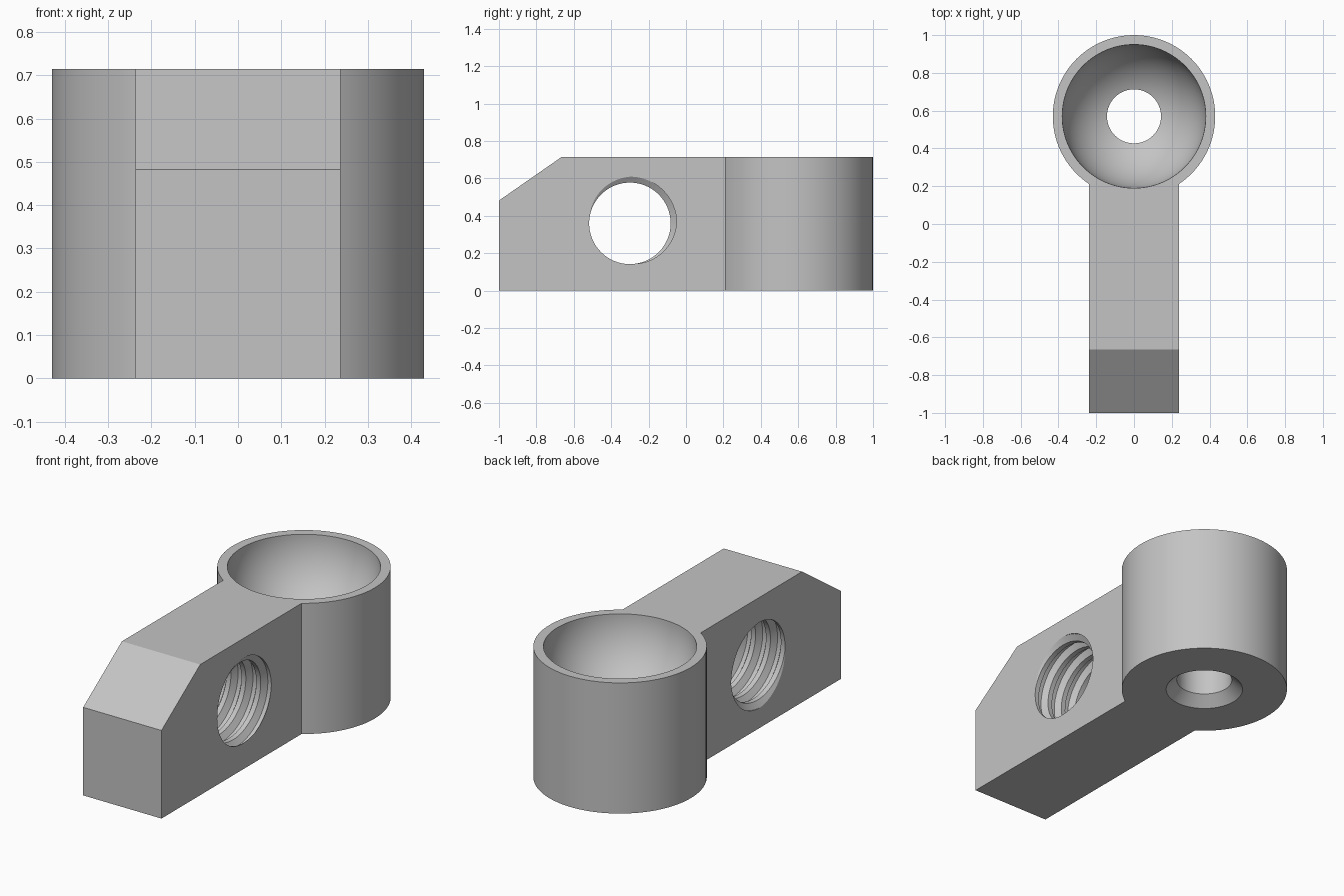
import bpy, bmesh, math
from mathutils import Matrix

if "Cube" in bpy.data.objects:
    bpy.data.objects.remove(bpy.data.objects["Cube"])

HEIGHT = 0.715
HALF_WIDTH = 0.237
SOCKET_Y, SOCKET_R, BOWL_R = 0.57, 0.43, 0.38
HOLE_Y, HOLE_Z = -0.30, 0.36
MINOR_R, MAJOR_R, PITCH = 0.218, 0.25, 0.09

grey = bpy.data.materials.new("plain grey")
grey.use_nodes = True
colour = (0.55, 0.55, 0.55, 1)
grey.diffuse_color = colour
grey.node_tree.nodes["Principled BSDF"].inputs["Base Color"].default_value = colour


def make_object(name, bm):
    bmesh.ops.recalc_face_normals(bm, faces=bm.faces)
    mesh = bpy.data.meshes.new(name)
    bm.to_mesh(mesh)
    bm.free()
    mesh.materials.append(grey)
    obj = bpy.data.objects.new(name, mesh)
    bpy.context.collection.objects.link(obj)
    return obj


def prism(name, outline):
    """Extrude a (y, z) outline across the full arm width."""
    bm = bmesh.new()
    face = bm.faces.new([bm.verts.new((-HALF_WIDTH, y, z)) for y, z in outline])
    new = bmesh.ops.extrude_face_region(bm, geom=[face])["geom"]
    verts = [v for v in new if isinstance(v, bmesh.types.BMVert)]
    bmesh.ops.translate(bm, verts=verts, vec=(2 * HALF_WIDTH, 0, 0))
    return make_object(name, bm)


def lathe(name, profile, steps=96):
    """Turn an (r, z) profile about the socket axis; ends are capped flat."""
    bm = bmesh.new()
    rings = []
    for r, z in profile:
        ring = bmesh.ops.create_circle(bm, segments=steps, radius=r,
                                       matrix=Matrix.Translation((0, SOCKET_Y, z)))
        rings.append(ring["verts"])
    for a, b in zip(rings, rings[1:]):
        for i in range(steps):
            j = (i + 1) % steps
            bm.faces.new((a[i], a[j], b[j], b[i]))
    bm.faces.new(rings[0])
    bm.faces.new(rings[-1])
    return make_object(name, bm)


def thread(name, steps=64, turns=8):
    """Solid right-hand screw along x, made of one continuous helical strip."""
    profile = [(0, MINOR_R), (0.3, MINOR_R), (0.53, MAJOR_R), (0.77, MAJOR_R)]
    n = len(profile)
    start = HALF_WIDTH - (6 + 0.775) * PITCH
    bm = bmesh.new()
    rows = []
    for k in range(n * turns + 1):
        phase, r = profile[k % n]
        row = []
        for j in range(steps):
            t = j / steps
            a = math.tau * t
            x = start + PITCH * (k // n + phase + t)
            row.append(bm.verts.new((x, HOLE_Y + r * math.cos(a), HOLE_Z + r * math.sin(a))))
        rows.append(row)
    for k in range(n * turns):
        for j in range(steps):
            if j < steps - 1:
                nxt, up = rows[k][j + 1], rows[k + 1][j + 1]
            elif k + n + 1 < len(rows):
                nxt, up = rows[k + n][0], rows[k + n + 1][0]
            else:
                continue
            bm.faces.new((rows[k][j], nxt, up, rows[k + 1][j]))
    # Close both ends with fans
    rims = [e for e in bm.edges if e.is_boundary]
    for side in (-1, 1):
        hub = bm.verts.new((side * 0.45, HOLE_Y, HOLE_Z))
        for e in rims:
            if e.verts[0].co.x * side > 0:
                bm.faces.new((e.verts[0], e.verts[1], hub))
    return make_object(name, bm)


def combine(target, tool, operation):
    mod = target.modifiers.new(operation.lower(), "BOOLEAN")
    mod.operation, mod.solver, mod.object = operation, "EXACT", tool
    bpy.context.view_layer.objects.active = target
    bpy.ops.object.modifier_apply(modifier=mod.name)
    bpy.data.objects.remove(tool)


# Round socket joined to the bevelled arm
body = lathe("socket_with_threaded_arm", [(SOCKET_R, 0), (SOCKET_R, HEIGHT)])
arm = prism("arm", [(-1, 0), (SOCKET_Y, 0), (SOCKET_Y, HEIGHT), (-0.665, HEIGHT), (-1, 0.482)])
combine(body, arm, "UNION")

# Hemispherical bowl with a drain hole, countersunk underneath
hole_r = 0.143
first = math.asin(hole_r / BOWL_R)
bowl = [(hole_r + 0.112, -0.055), (hole_r, 0.055)]
for i in range(25):
    a = first + (math.pi / 2 - first) * i / 24
    bowl.append((BOWL_R * math.sin(a), HEIGHT - BOWL_R * math.cos(a)))
bowl.append((BOWL_R, HEIGHT + 0.1))
combine(body, lathe("bowl_cutter", bowl), "DIFFERENCE")

# Threaded cross hole through the arm
combine(body, thread("thread_cutter"), "DIFFERENCE")

# Smooth curves, crisp edges
bpy.ops.object.select_all(action="DESELECT")
body.select_set(True)
bpy.context.view_layer.objects.active = body
bpy.ops.object.shade_smooth_by_angle(angle=math.radians(30))
